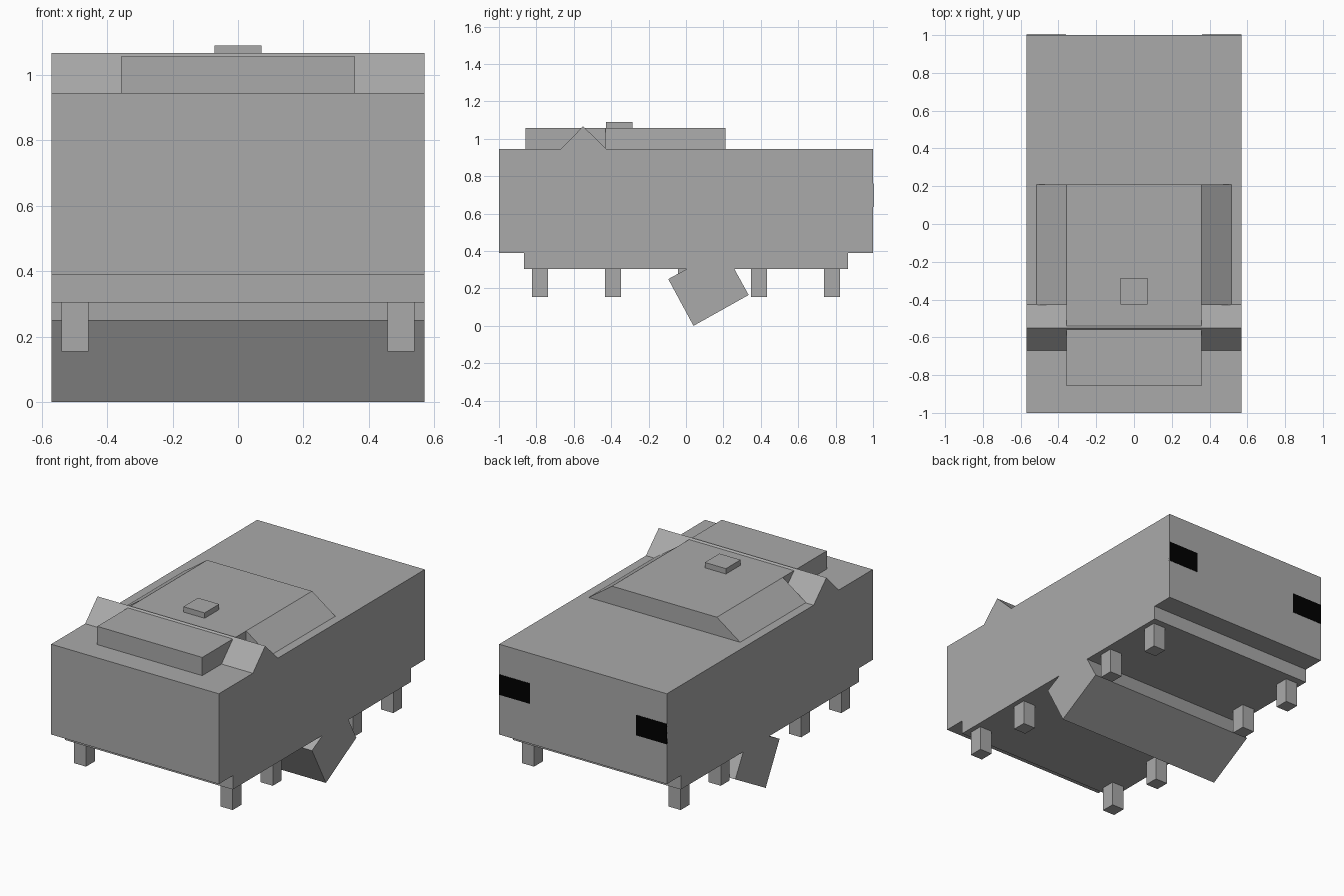
import bpy, bmesh
from mathutils import Vector

cube = bpy.data.objects.get("Cube")
if cube:
    bpy.data.objects.remove(cube, do_unlink=True)


def material(name, value):
    m = bpy.data.materials.new(name)
    m.use_nodes = True
    m.diffuse_color = (value, value, value, 1)
    m.node_tree.nodes["Principled BSDF"].inputs["Base Color"].default_value = (value, value, value, 1)
    return m


GREY = material("hull grey", 0.4)
BLACK = material("vent black", 0.0)


def prism(name, outline, axis, lo, hi, mat=GREY):
    """Extrude an outline along x (outline in y, z) or along y (outline in x, z)."""
    bm = bmesh.new()
    place = (lambda a, b: (lo, a, b)) if axis == "x" else (lambda a, b: (a, lo, b))
    face = bm.faces.new([bm.verts.new(place(a, b)) for a, b in outline])
    new = bmesh.ops.extrude_face_region(bm, geom=[face])["geom"]
    shift = Vector((hi - lo, 0, 0)) if axis == "x" else Vector((0, hi - lo, 0))
    bmesh.ops.translate(bm, vec=shift, verts=[v for v in new if isinstance(v, bmesh.types.BMVert)])
    bmesh.ops.recalc_face_normals(bm, faces=bm.faces)
    mesh = bpy.data.meshes.new(name)
    bm.to_mesh(mesh)
    bm.free()
    mesh.materials.append(mat)
    obj = bpy.data.objects.new(name, mesh)
    bpy.context.collection.objects.link(obj)
    return obj


def box(name, x, y, z, mat=GREY):
    outline = [(y[0], z[0]), (y[1], z[0]), (y[1], z[1]), (y[0], z[1])]
    return prism(name, outline, "x", x[0], x[1], mat)


W = 0.57      # half width of the hull
DECK = 0.945  # height of the hull's top

# Hull with its stepped underside
prism("hull", [(-1, 0.39), (-0.865, 0.39), (-0.865, 0.305), (0.865, 0.305),
               (0.865, 0.39), (1, 0.39), (1, DECK), (-1, DECK)], "x", -W, W)

# Raised deck, its sloped sides and the small hatch
box("raised_deck", (-0.357, 0.357), (-0.857, 0.21), (DECK - 0.02, 1.057))
prism("sloped_deck", [(-0.515, DECK), (0.515, DECK), (0.357, 1.057), (-0.357, 1.057)],
      "y", -0.43, 0.21)
box("hatch", (-0.072, 0.072), (-0.427, -0.285), (1.04, 1.09))

# Ridge across the deck
prism("cross_ridge", [(-0.67, DECK), (-0.425, DECK), (-0.55, 1.067)], "x", -W, W)

# Tilted block under the hull
prism("tilted_block", [(0.04, 0), (0.335, 0.165), (0.2, 0.41), (-0.095, 0.25)], "x", -W, W)

# Five pairs of feet and a pair of rear vents
for side, sign in (("left", 1), ("right", -1)):
    for i in range(5):
        y = -0.78 + 0.39 * i
        box(f"foot_{side}_{i + 1}", sorted((sign * 0.457, sign * 0.54)),
            (y - 0.043, y + 0.043), (0.155, 0.32))
    box(f"rear_vent_{side}", sorted((sign * 0.36, sign * W)), (0.99, 1.002), (0.635, 0.76), BLACK)
